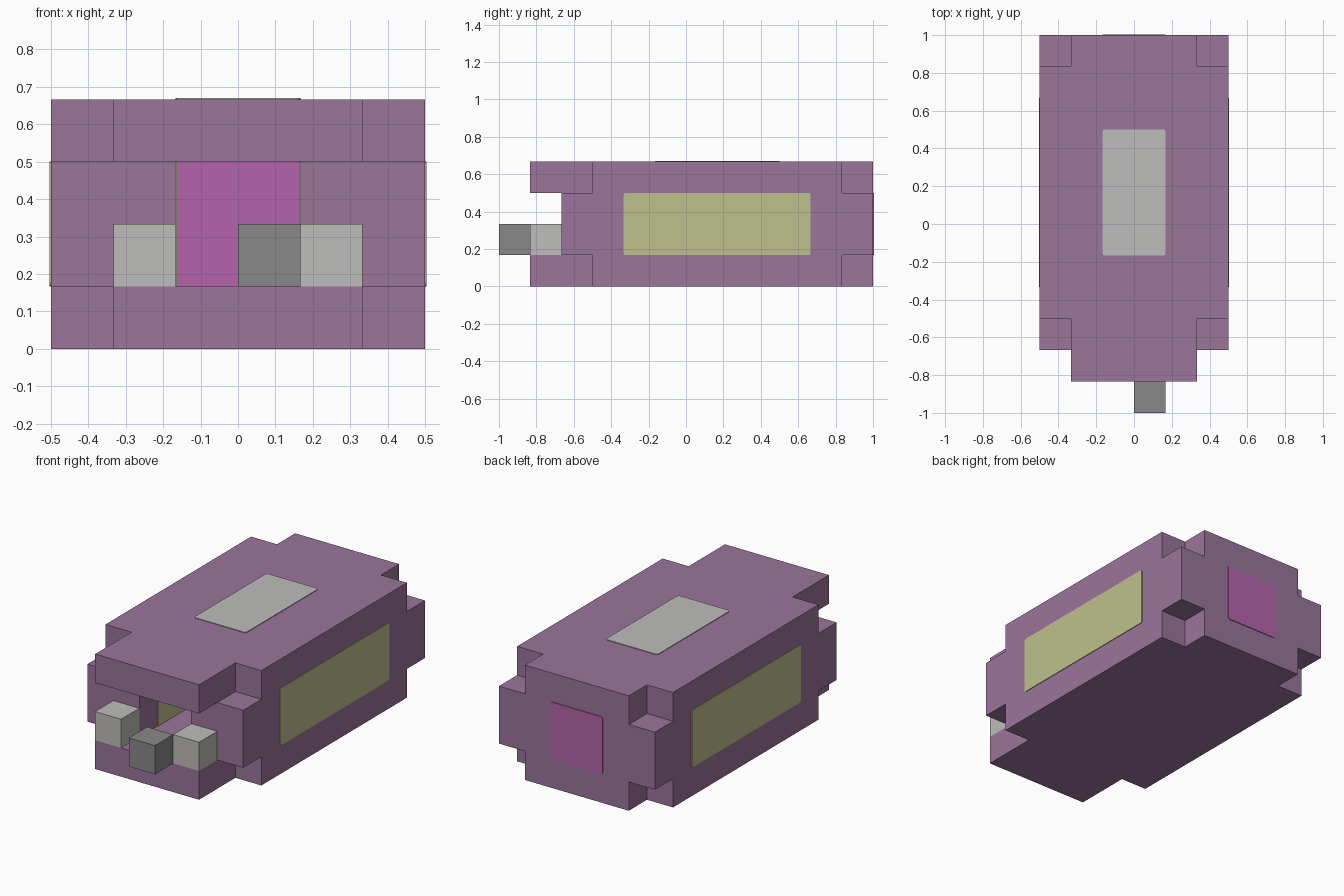
import bpy
import bmesh
from mathutils import Vector

cube = bpy.data.objects.get("Cube")
if cube:
    bpy.data.objects.remove(cube, do_unlink=True)

U = 1 / 6        # one block
T = 0.004        # plate thickness


def material(name, rgb):
    linear = [((c / 255 + 0.055) / 1.055) ** 2.4 for c in rgb] + [1]
    mat = bpy.data.materials.new(name)
    mat.use_nodes = True
    mat.diffuse_color = linear
    mat.node_tree.nodes["Principled BSDF"].inputs["Base Color"].default_value = linear
    return mat


purple = material("dusty purple", (155, 117, 154))
magenta = material("magenta", (179, 100, 172))
yellow = material("pale yellow", (190, 193, 140))
light = material("light grey", (190, 189, 187))
dark = material("dark grey", (137, 137, 137))


def finish(name, bm, mat):
    bmesh.ops.recalc_face_normals(bm, faces=bm.faces)
    mesh = bpy.data.meshes.new(name)
    bm.to_mesh(mesh)
    bm.free()
    mesh.materials.append(mat)
    obj = bpy.data.objects.new(name, mesh)
    bpy.context.collection.objects.link(obj)
    return obj


def prism(name, outline, z0, z1, mat):
    """Extrude a plan outline, in blocks, between two heights."""
    bm = bmesh.new()
    base = bm.faces.new([bm.verts.new((x * U, y * U, z0 * U)) for x, y in outline])
    top = bmesh.ops.extrude_face_region(bm, geom=[base])["geom"]
    verts = [g for g in top if isinstance(g, bmesh.types.BMVert)]
    bmesh.ops.translate(bm, verts=verts, vec=(0, 0, (z1 - z0) * U))
    return finish(name, bm, mat)


def box(name, low, high, mat):
    """Box between two corners, in blocks."""
    (x0, y0, z0), (x1, y1, z1) = low, high
    return prism(name, [(x0, y0), (x1, y0), (x1, y1), (x0, y1)], z0, z1, mat)


def plate(name, low, high, axis, mat, round_corners=True):
    """Thin plate centred on a body face; low and high share one axis value."""
    low, high = Vector(low) * U, Vector(high) * U
    low[axis] -= T
    high[axis] += T
    bm = bmesh.new()
    bmesh.ops.create_cube(bm, size=1)
    for v in bm.verts:
        v.co = [low[i] if v.co[i] < 0 else high[i] for i in range(3)]
    if round_corners:
        edges = [e for e in bm.edges
                 if abs(e.verts[0].co[axis] - e.verts[1].co[axis]) > T]
        bmesh.ops.bevel(bm, geom=edges, offset=0.012, segments=2,
                        profile=0.5, affect='EDGES')
    return finish(name, bm, mat)


# Floor and roof slabs with stepped corners
cross = [(-2, -5), (2, -5), (2, -3), (3, -3), (3, 5), (2, 5),
         (2, 6), (-2, 6), (-2, 5), (-3, 5), (-3, -3), (-2, -3)]
prism("floor_slab", cross, 0, 1, purple)
prism("roof_slab", cross, 3, 4, purple)

# Walls around a passage that opens at the front
prism("walls", [(-3, -4), (-1, -4), (-1, 5), (1, 5), (1, -4), (3, -4),
                (3, 6), (-3, 6)], 1, 3, purple)

# Outer panels and inner linings on both sides, and lamps beside the door
for side, name in ((1, "left"), (-1, "right")):
    plate(name + "_side_panel", (3 * side, -2, 1), (3 * side, 4, 3), 0, yellow)
    plate(name + "_inner_lining", (side, -3, 1), (side, 5, 3), 0, yellow, False)
    box(name + "_front_block", (1.5 * side - 0.5, -5, 1),
        (1.5 * side + 0.5, -4, 2), light)

# Roof hatch and back panels
plate("roof_hatch", (-1, -1, 4), (1, 3, 4), 2, light)
plate("back_panel", (-1, 6, 1), (1, 6, 3), 1, magenta)
plate("inner_back_panel", (-1, 5, 1), (1, 5, 3), 1, magenta, False)

# Dark block in front of the door
box("front_step_block", (0, -6, 1), (1, -5, 2), dark)
